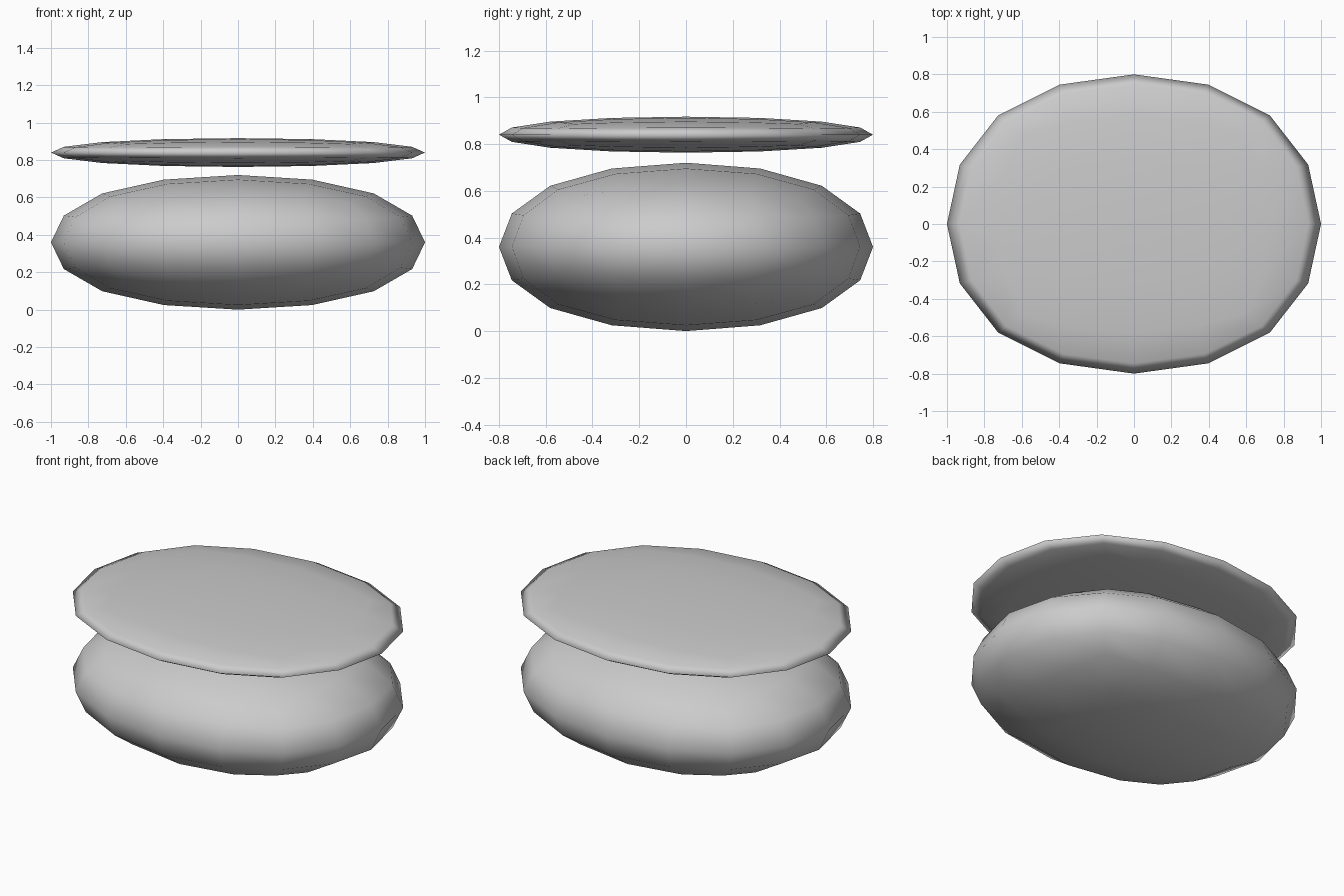
import bpy

if "Cube" in bpy.data.objects:
    bpy.data.objects.remove(bpy.data.objects["Cube"])


def rounded_block(name, half, center_z):
    """Cube rounded by two subdivision levels, fitted to exact half-sizes."""
    bpy.ops.mesh.primitive_cube_add(size=2)
    ob = bpy.context.object
    ob.name = name
    sub = ob.modifiers.new("round", 'SUBSURF')
    sub.levels = sub.render_levels = 2
    bpy.ops.object.modifier_apply(modifier=sub.name)
    verts = ob.data.vertices
    reach = max(v.co.x for v in verts)
    for v in verts:
        v.co = [v.co[i] / reach * half[i] for i in range(3)]
        v.co.z += center_z
    bpy.ops.object.shade_smooth()
    return ob


# Thick lower cushion
rounded_block("cushion", (1.0, 0.8, 0.36), 0.36)

# Thin disc floating above it
rounded_block("top_disc", (1.0, 0.8, 0.077), 0.84)
